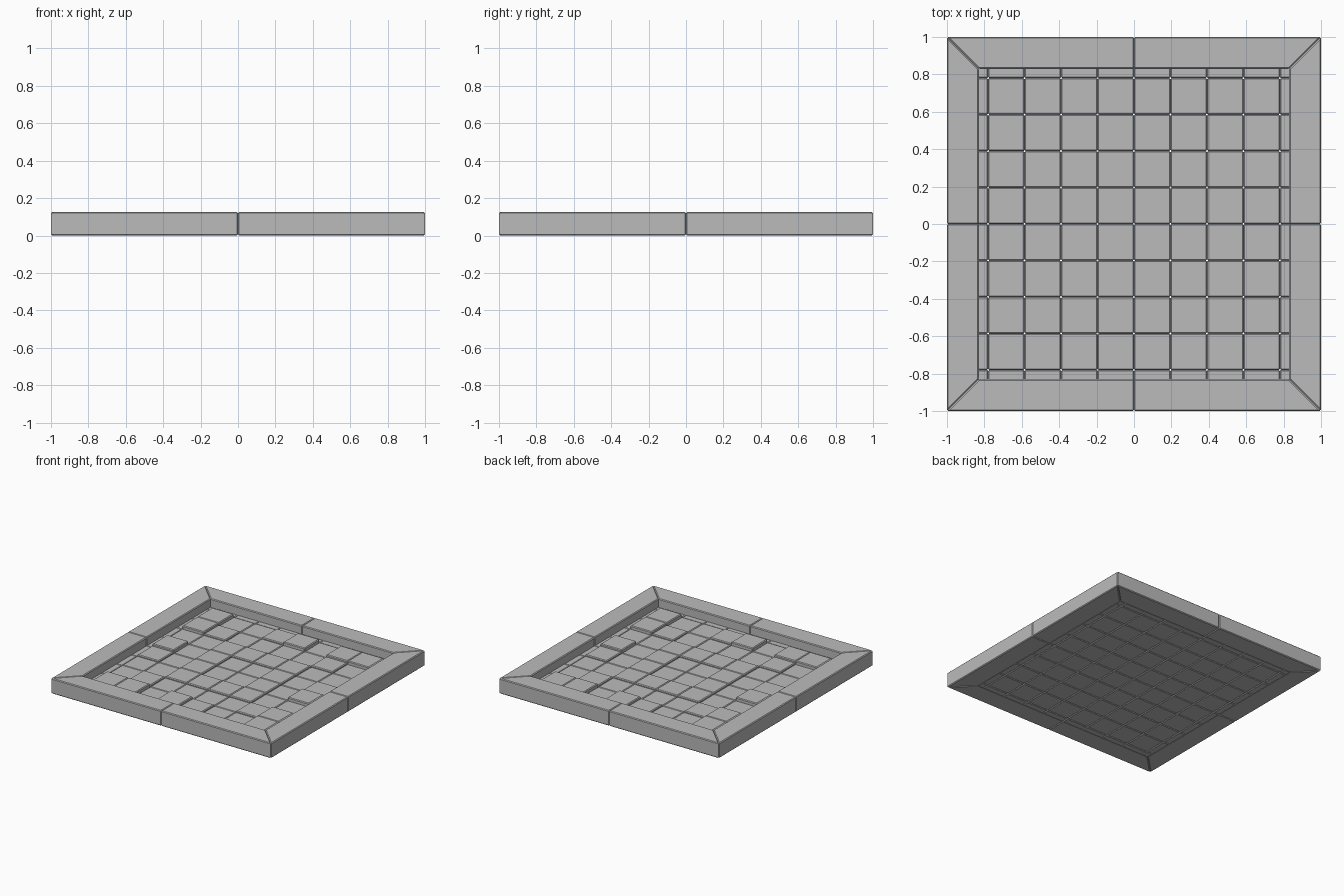
import bpy, bmesh, math, random

if "Cube" in bpy.data.objects:
    bpy.data.objects.remove(bpy.data.objects["Cube"])

random.seed(4)
PITCH = 0.195      # tile spacing
INNER = 0.83       # inner edge of the border
HEIGHT = 0.125     # border height
EDGE = 0.006       # bevel width

stone = bpy.data.materials.new("stone_grey")
stone.use_nodes = True
color = (0.5, 0.5, 0.5, 1)
stone.diffuse_color = color
stone.node_tree.nodes["Principled BSDF"].inputs["Base Color"].default_value = color


def prism(bm, outline, top):
    """Extrude a flat outline from the ground up to the given height."""
    face = bm.faces.new([bm.verts.new((x, y, 0)) for x, y in outline])
    grown = bmesh.ops.extrude_face_region(bm, geom=[face])["geom"]
    verts = [g for g in grown if isinstance(g, bmesh.types.BMVert)]
    bmesh.ops.translate(bm, verts=verts, vec=(0, 0, top))


def finish(bm, name):
    bmesh.ops.recalc_face_normals(bm, faces=bm.faces)
    mesh = bpy.data.meshes.new(name)
    bm.to_mesh(mesh)
    bm.free()
    mesh.materials.append(stone)
    return mesh


def place(mesh, name, turn):
    obj = bpy.data.objects.new(name, mesh)
    bpy.context.collection.objects.link(obj)
    obj.rotation_euler.z = turn * math.pi / 2
    bevel = obj.modifiers.new("edge_bevel", "BEVEL")
    bevel.width = EDGE
    bevel.segments = 1
    bevel.limit_method = "ANGLE"


# One quarter of the paving: uneven square tiles, narrow ones along the border
stops = [i * PITCH for i in range(5)] + [INNER + 0.008]
bm = bmesh.new()
for i in range(5):
    for j in range(5):
        x0, x1, y0, y1 = stops[i], stops[i + 1], stops[j], stops[j + 1]
        top = 0.055 if max(i, j) == 4 else random.choice((0.06, 0.07, 0.085))
        prism(bm, [(x0, y0), (x1, y0), (x1, y1), (x0, y1)], top)
tiles = finish(bm, "tile_quarter")

# Mitred border slabs, two meeting at the middle of each side
slabs = []
for side, label in ((1, "right"), (-1, "left")):
    bm = bmesh.new()
    prism(bm, [(0, -1), (side, -1), (side * INNER, -INNER), (0, -INNER)], HEIGHT)
    slabs.append((finish(bm, "border_slab_" + label), label))

for turn, where in enumerate(("front", "right", "back", "left")):
    place(tiles, "paving_tiles_" + where, turn)
    for mesh, label in slabs:
        place(mesh, f"border_{where}_{label}", turn)
